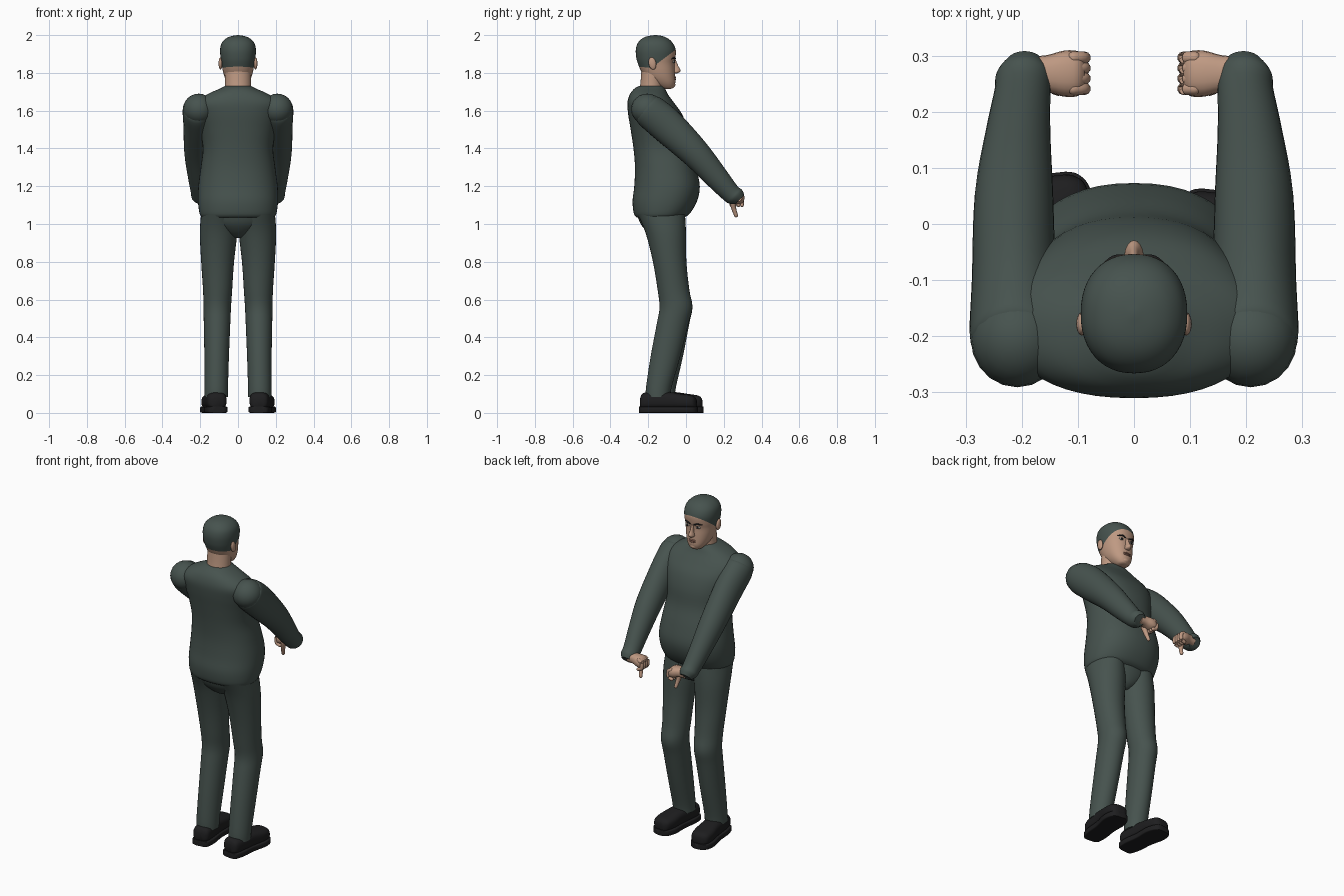
import bpy, bmesh, math
from mathutils import Vector, Matrix

if "Cube" in bpy.data.objects:
    bpy.data.objects.remove(bpy.data.objects["Cube"], do_unlink=True)


def material(name, rgb):
    m = bpy.data.materials.new(name)
    m.use_nodes = True
    m.diffuse_color = (*rgb, 1)
    bsdf = next(n for n in m.node_tree.nodes if n.type == 'BSDF_PRINCIPLED')
    bsdf.inputs["Base Color"].default_value = (*rgb, 1)
    return m


CLOTH = material("dark green cloth", (0.062, 0.086, 0.077))
SKIN = material("skin", (0.52, 0.32, 0.225))
LIP = material("lip", (0.36, 0.18, 0.13))
BLACK = material("black leather", (0.013, 0.013, 0.014))
WHITE = material("eye white", (0.5, 0.47, 0.42))
X, Y, Z = Vector((1, 0, 0)), Vector((0, 1, 0)), Vector((0, 0, 1))


def finish(name, bm, mats, angle=50):
    bmesh.ops.recalc_face_normals(bm, faces=bm.faces)
    me = bpy.data.meshes.new(name)
    bm.to_mesh(me)
    bm.free()
    for m in mats:
        me.materials.append(m)
    ob = bpy.data.objects.new(name, me)
    bpy.context.collection.objects.link(ob)
    bpy.ops.object.select_all(action='DESELECT')
    ob.select_set(True)
    bpy.context.view_layer.objects.active = ob
    bpy.ops.object.shade_smooth_by_angle(angle=math.radians(angle))
    return ob


def spline(rows, steps):
    """Catmull-Rom interpolation of rows of numbers."""
    out = []
    for i in range(len(rows) - 1):
        a, b, c, d = (rows[max(0, min(len(rows) - 1, i + k))] for k in (-1, 0, 1, 2))
        for s in range(steps):
            t = s / steps
            out.append([q + 0.5 * t * (r - p + t * (2*p - 5*q + 4*r - w + t * (3*(q - r) + w - p)))
                        for p, q, r, w in zip(a, b, c, d)])
    return out + [list(rows[-1])]


def loft(rings, n=32, power=2.0):
    """Skin a list of (centre, u, v) superellipse rings and cap the ends."""
    bm = bmesh.new()
    loops = []
    for c, u, v in rings:
        loop = []
        for k in range(n):
            ca, sa = math.cos(math.tau * k / n), math.sin(math.tau * k / n)
            fu = math.copysign(abs(ca) ** (2 / power), ca)
            fv = math.copysign(abs(sa) ** (2 / power), sa)
            loop.append(bm.verts.new(c + u * fu + v * fv))
        loops.append(loop)
    for a, b in zip(loops, loops[1:]):
        for k in range(n):
            bm.faces.new((a[k], a[k - 1], b[k - 1], b[k]))
    bm.faces.new(loops[0])
    bm.faces.new(loops[-1])
    return bm


def upright(rows, steps=4, n=32, power=2.0):
    """Rows are (z, centre x, half width, back y, front y)."""
    return loft([(Vector((x, (b + f) / 2, z)), X * max(w, .002), Y * max((f - b) / 2, .002))
                 for z, x, w, b, f in spline(rows, steps)], n, power)


def ball(name, loc, size, mat, rot=None):
    bm = bmesh.new()
    bmesh.ops.create_uvsphere(bm, u_segments=20, v_segments=12, radius=1)
    m = Matrix.Translation(loc) @ (rot or Matrix()) @ Matrix.Diagonal((*size, 1))
    bmesh.ops.transform(bm, matrix=m, verts=bm.verts)
    return finish(name, bm, [mat])


def tube(name, points, mat, n=12):
    """Round limb through (x, y, z, radius) points with domed ends."""
    rows = spline(points, 4)
    ps = [Vector(r[:3]) for r in rows]
    rings = []
    for i, p in enumerate(ps):
        d = (ps[min(i + 1, len(ps) - 1)] - ps[max(i - 1, 0)]).normalized()
        u = d.cross(X if abs(d.x) < .7 else Z).normalized()
        rings.append((p, d, u, d.cross(u), rows[i][3]))
    caps = [[(r[0] + r[1] * s * r[4] * math.sin(a), r[2] * r[4] * math.cos(a), r[3] * r[4] * math.cos(a))
             for a in (.4, .8, 1.2, 1.5)] for r, s in ((rings[0], -1), (rings[-1], 1))]
    body = [(c, u * r, v * r) for c, d, u, v, r in rings]
    return finish(name, loft(caps[0][::-1] + body + caps[1], n), [mat])


# Torso in a pullover with a full belly
finish("pullover", upright([
    (1.035, 0, .190, -.262, -.01), (1.055, 0, .203, -.276, .02), (1.12, 0, .212, -.283, .058),
    (1.20, 0, .210, -.274, .073), (1.30, 0, .197, -.270, .052), (1.40, 0, .186, -.278, .022),
    (1.50, 0, .200, -.293, .008), (1.58, 0, .218, -.306, -.02), (1.64, 0, .220, -.310, -.062),
    (1.685, 0, .165, -.298, -.095), (1.715, 0, .10, -.275, -.11), (1.73, 0, .07, -.25, -.12)],
    n=48, power=2.25), [CLOTH])
finish("neck", upright([(1.66, 0, .072, -.255, -.11), (1.74, 0, .069, -.242, -.122),
                        (1.83, 0, .07, -.235, -.11)]), [SKIN])
bm = bmesh.new()
finish("trouser_seat", upright([
    (.925, 0, .03, -.15, -.06), (.95, 0, .09, -.195, -.03), (1.0, 0, .165, -.24, -.01),
    (1.06, 0, .195, -.262, -.005)], n=40), [CLOTH])

# Head, with the hair region cut out along two planes
head = upright([
    (1.715, 0, .022, -.12, -.082), (1.722, 0, .036, -.14, -.066), (1.745, 0, .055, -.18, -.057),
    (1.775, 0, .070, -.215, -.057), (1.81, 0, .080, -.238, -.059), (1.85, 0, .087, -.255, -.061),
    (1.88, 0, .092, -.263, -.056), (1.92, 0, .095, -.266, -.054), (1.955, 0, .088, -.257, -.068),
    (1.98, 0, .067, -.235, -.092), (1.994, 0, .038, -.205, -.122), (2.0, 0, .004, -.165, -.155)],
    n=48, power=2.2)
cuts = [(Vector((0, -.055, 1.922)), Vector((0, -.75, 1))), (Vector((0, -.2, 1.828)), Vector((0, .1, 1)))]
for co, no in cuts:
    bmesh.ops.bisect_plane(head, geom=head.verts[:] + head.edges[:] + head.faces[:],
                           plane_co=co, plane_no=no)
for f in head.faces:
    mid = f.calc_center_median()
    f.material_index = int(all((mid - co).dot(no) > 0 for co, no in cuts))
finish("head", head, [SKIN, CLOTH])

# Nose, mouth and chin
finish("nose", upright([(1.798, 0, .010, -.07, -.045), (1.804, 0, .017, -.08, -.034),
                        (1.815, 0, .015, -.08, -.029), (1.835, 0, .010, -.08, -.040),
                        (1.868, 0, .008, -.08, -.054)], n=16), [SKIN])
for i, z in enumerate((1.776, 1.767)):
    ball(("upper_lip", "lower_lip")[i], (0, -.059, z), (.024, .007, .005), LIP)
ball("chin", (0, -.075, 1.737), (.026, .019, .016), SKIN)


def shoe_rows(rows, place):
    """Rows are (distance from heel, half width, bottom z, top z)."""
    return [(place @ Vector((0, d, (lo + hi) / 2)), place.to_3x3() @ X * w, Z * ((hi - lo) / 2))
            for d, w, lo, hi in spline(rows, 4)]


for s, side in ((1, "left"), (-1, "right")):
    # Facial features on each side
    ball(side + "_ear", (s * .093, -.178, 1.85), (.010, .020, .033), SKIN, Matrix.Rotation(.2, 4, 'X'))
    ball(side + "_eye", (s * .034, -.066, 1.859), (.016, .006, .007), WHITE)
    ball(side + "_iris", (s * .034, -.062, 1.859), (.007, .004, .007), BLACK)
    tube(side + "_eyebrow", [(s * .014, -.058, 1.873, .004), (s * .036, -.061, 1.880, .005),
                             (s * .056, -.075, 1.875, .003)], BLACK, 8)

    # Sleeve reaching forward and down
    arm = [(.205, -.225, 1.632, .055, .045), (.208, -.212, 1.620, .078, .074), (.212, -.19, 1.597, .081, .090),
           (.214, -.10, 1.52, .075, .093), (.214, .05, 1.375, .070, .078), (.207, .16, 1.25, .058, .064),
           (.199, .235, 1.165, .050, .052), (.197, .262, 1.145, .049, .050), (.195, .285, 1.13, .034, .034)]
    slope = Vector((0, .68, .73))
    finish(side + "_sleeve", loft([(Vector((s * x, y, z)), X * w, slope * h)
                                   for x, y, z, w, h in spline(arm, 4)]), [CLOTH])
    ball(side + "_shoulder", (s * .208, -.205, 1.608), (.083, .086, .082), CLOTH)

    # Fist turned inward, thumb pointing down
    palm = [(.19, 1.145, .030, .028), (.155, 1.145, .033, .028), (.125, 1.14, .041, .032),
            (.10, 1.135, .040, .032), (.088, 1.132, .028, .022)]
    finish(side + "_palm", loft([(Vector((s * x, .268, z)), Y * w, Z * h)
                                 for x, z, w, h in spline(palm, 3)], 20, 2.4), [SKIN])
    for k in range(4):
        y = .241 + k * .0185
        tube(f"{side}_finger_{k + 1}", [(s * .108, y, 1.155, .011), (s * .090, y, 1.142, .011),
                                        (s * .091, y, 1.110, .011), (s * .112, y, 1.100, .010)], SKIN, 10)
    tube(side + "_thumb", [(s * .135, .245, 1.125, .017), (s * .125, .252, 1.085, .013),
                           (s * .118, .265, 1.045, .010)], SKIN, 10)

    # Trouser leg, the right foot set slightly forward
    step = 0 if s > 0 else .03
    leg = [(1.05, .098, .098, -.255, -.005), (.95, .103, .099, -.213, 0), (.80, .108, .087, -.175, .002),
           (.65, .108, .077, -.150, .018), (.56, .110, .073, -.140, .034), (.47, .111, .070, -.155, .012),
           (.30, .113, .065, -.187, -.03), (.14, .115, .062, -.211, -.075), (.085, .115, .061, -.213, -.085)]
    rows = [(z, s * x, w, b + step * max(0, 1 - z / .56), f + step * max(0, 1 - z / .56))
            for z, x, w, b, f in leg]
    finish(side + "_trouser_leg", upright(rows), [CLOTH])

    # Shoe upper and sole, toes turned out
    place = Matrix.Translation((s * .108, -.245 + step, 0)) @ Matrix.Rotation(-s * .11, 4, 'Z')
    upper = [(.004, .028, .03, .08), (.02, .048, .02, .105), (.08, .054, .02, .112), (.16, .055, .02, .110),
             (.23, .060, .02, .100), (.28, .053, .02, .092), (.298, .036, .02, .078), (.303, .02, .03, .06)]
    finish(side + "_shoe", loft(shoe_rows(upper, place), 28, 2.8), [BLACK])
    sole = [(0, .03, .0, .034), (.012, .050, .0, .034), (.07, .060, .0, .034), (.15, .058, .0, .034),
            (.23, .067, .0, .034), (.28, .058, .0, .034), (.302, .040, .0, .034), (.308, .02, .0, .034)]
    finish(side + "_sole", loft(shoe_rows(sole, place), 28, 8), [BLACK], 35)
